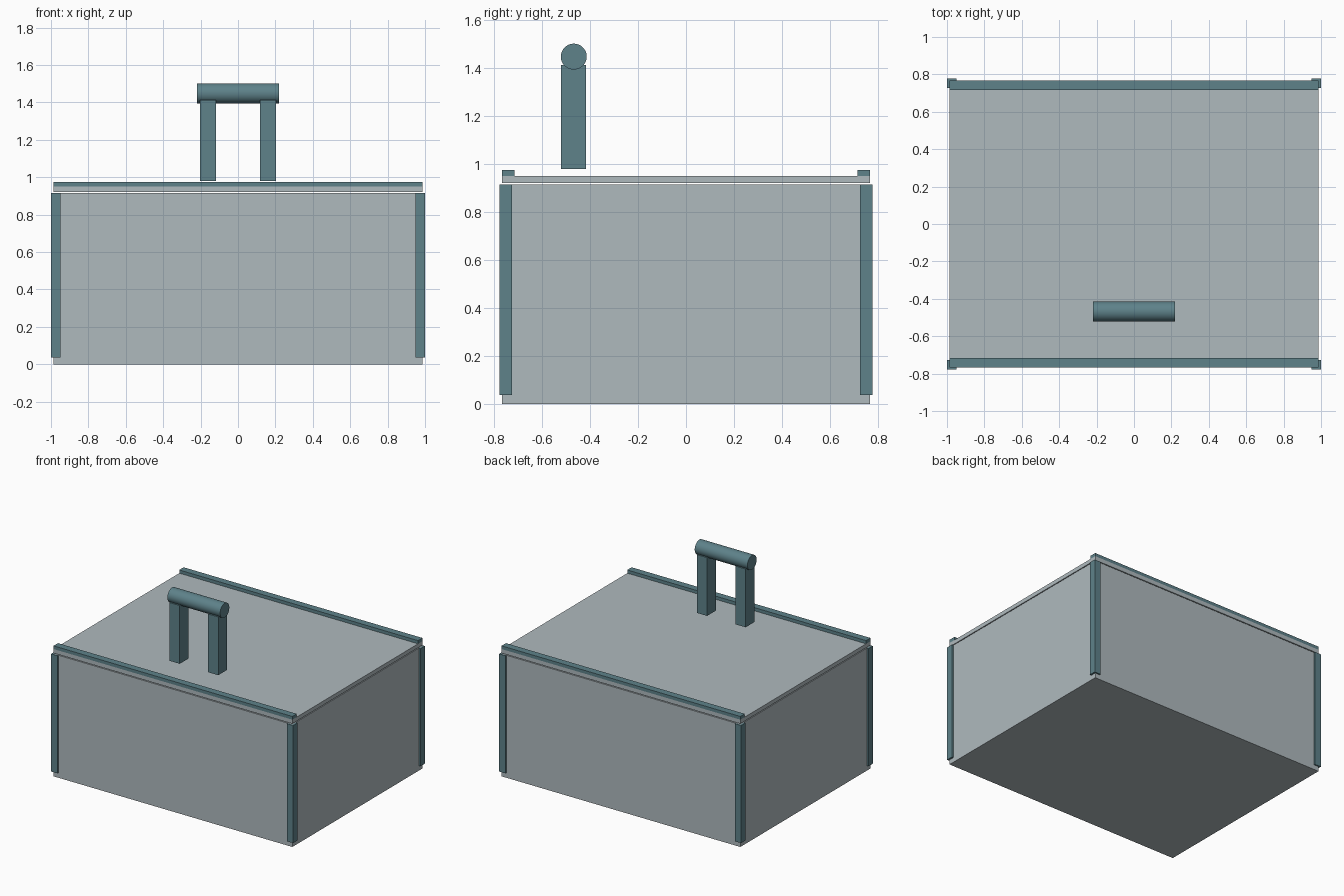
import bpy, math

cube = bpy.data.objects.get("Cube")
if cube:
    bpy.data.objects.remove(cube, do_unlink=True)


def material(name, rgb):
    m = bpy.data.materials.new(name)
    m.use_nodes = True
    m.diffuse_color = (*rgb, 1)
    m.node_tree.nodes["Principled BSDF"].inputs["Base Color"].default_value = (*rgb, 1)
    return m


light = material("pale grey", (0.43, 0.49, 0.515))
teal = material("dark teal", (0.112, 0.223, 0.254))


def box(name, x, y, z, mat):
    """Box spanning the given (min, max) ranges."""
    bpy.ops.mesh.primitive_cube_add(size=1, location=[sum(r) / 2 for r in (x, y, z)])
    o = bpy.context.object
    o.name = name
    o.scale = [r[1] - r[0] for r in (x, y, z)]
    bpy.ops.object.transform_apply(location=False, rotation=False, scale=True)
    o.data.materials.append(mat)
    return o


def span(side, inner, outer):
    return tuple(sorted((side * inner, side * outer)))


# Box body and lid, with a narrow gap between them
box("body", (-0.987, 0.987), (-0.768, 0.768), (0, 0.915), light)
box("lid", (-0.987, 0.987), (-0.768, 0.768), (0.921, 0.951), light)

# Corner posts, lid rails and handle legs
for sy, depth in ((-1, "front"), (1, "back")):
    box(f"{depth}_rail", (-0.987, 0.987), span(sy, 0.716, 0.768), (0.951, 0.975), teal)
    for sx, side in ((-1, "right"), (1, "left")):
        box(f"{depth}_{side}_post", span(sx, 0.948, 1.0), span(sy, 0.726, 0.778),
            (0.036, 0.915), teal)
for sx, side in ((-1, "right"), (1, "left")):
    box(f"{side}_handle_leg", span(sx, 0.117, 0.202), (-0.521, -0.416), (0.979, 1.414), teal)

# Round grip across the legs
bpy.ops.mesh.primitive_cylinder_add(vertices=48, radius=0.054, depth=0.436,
                                    location=(0, -0.468, 1.448),
                                    rotation=(0, math.pi / 2, 0))
grip = bpy.context.object
grip.name = "handle_grip"
grip.data.materials.append(teal)
bpy.ops.object.shade_smooth_by_angle()
